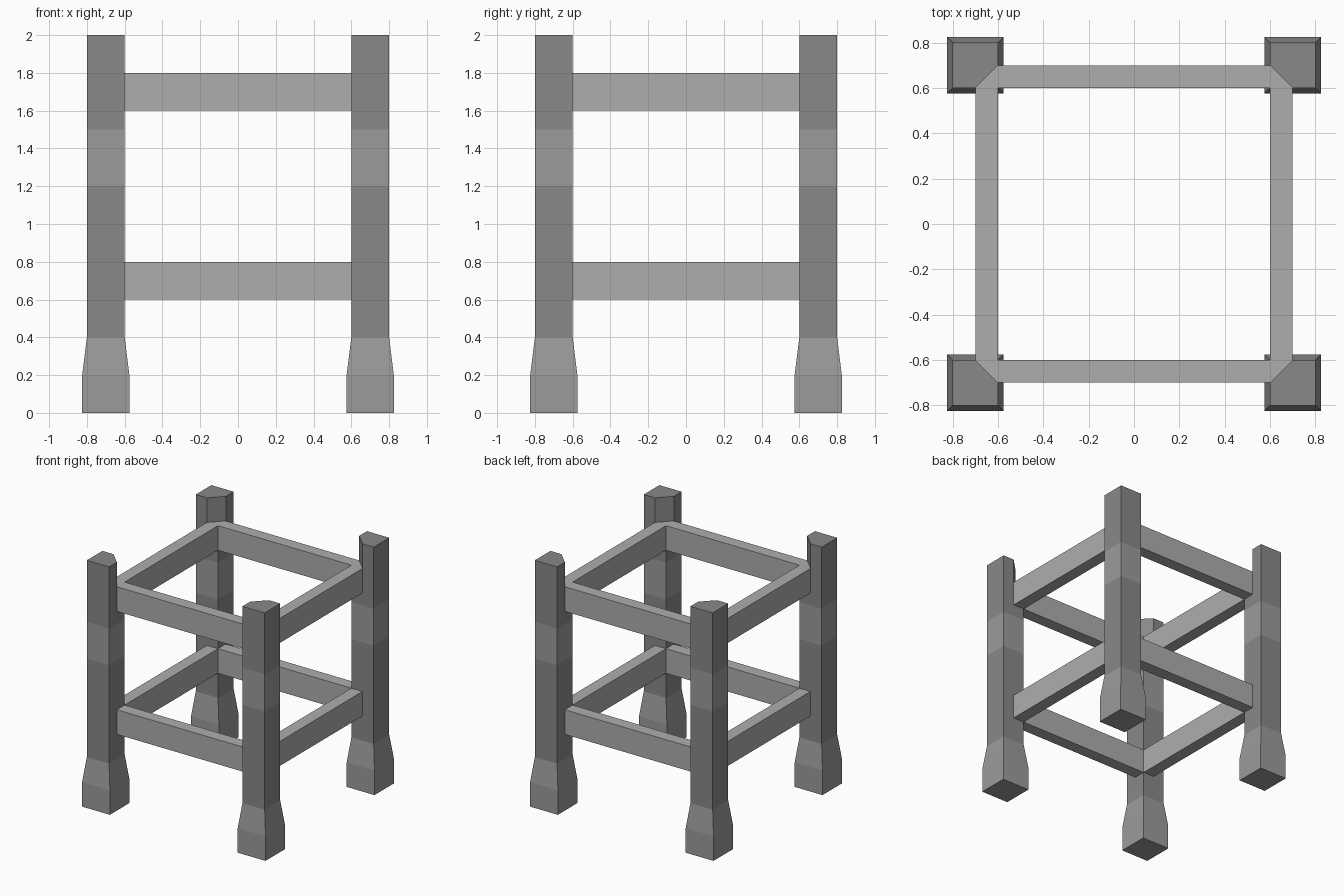
import bpy, bmesh
from mathutils import Matrix, Vector
from math import pi

if "Cube" in bpy.data.objects:
    bpy.data.objects.remove(bpy.data.objects["Cube"])


def grey(name, v):
    m = bpy.data.materials.new(name)
    m.diffuse_color = (v, v, v, 1)
    m.use_nodes = True
    m.node_tree.nodes["Principled BSDF"].inputs["Base Color"].default_value = m.diffuse_color
    return m


RAIL = grey("rail_grey", 0.42)
LIGHT = grey("light_grey", 0.33)
DARK = grey("dark_grey", 0.25)


def finish(name, bm, mats):
    bmesh.ops.recalc_face_normals(bm, faces=bm.faces[:])
    me = bpy.data.meshes.new(name)
    bm.to_mesh(me)
    bm.free()
    for m in mats:
        me.materials.append(m)
    ob = bpy.data.objects.new(name, me)
    bpy.context.collection.objects.link(ob)
    return ob


def square(h):
    return [(0.7 + sx * h, 0.7 + sy * h) for sx, sy in ((-1, -1), (1, -1), (1, 1), (-1, 1))]


def loft(name, levels, bands, mats):
    """Stack of cross-sections (outline, z), mirrored to all four corners."""
    bm = bmesh.new()
    rings = [[bm.verts.new((x, y, z)) for x, y in pts] for pts, z in levels]
    for a, b, idx in zip(rings, rings[1:], bands):
        n = len(a)
        for i in range(n):
            j = (i + 1) % n
            bm.faces.new((a[i], a[j], b[j], b[i])).material_index = idx
    bm.faces.new(rings[0][::-1]).material_index = bands[0]
    bm.faces.new(rings[-1]).material_index = bands[-1]
    ob = finish(name, bm, mats)
    mod = ob.modifiers.new("four_corners", 'MIRROR')
    mod.use_axis = (True, True, False)
    mod.use_mirror_merge = False
    return ob


def rail_ring(name, z, height):
    """Square frame of four rails with cut-off outer corners."""
    bm = bmesh.new()
    for k in range(4):
        rot = Matrix.Rotation(k * pi / 2, 3, 'Z')
        for pts in (((-.6, .6), (.6, .6), (.6, .7), (-.6, .7)),
                    ((.6, .6), (.7, .6), (.6, .7))):
            bm.faces.new([bm.verts.new(rot @ Vector((x, y, z))) for x, y in pts])
    bmesh.ops.remove_doubles(bm, verts=bm.verts[:], dist=1e-4)
    new = bmesh.ops.extrude_face_region(bm, geom=bm.faces[:], use_keep_orig=True)["geom"]
    top = [v for v in new if isinstance(v, bmesh.types.BMVert)]
    bmesh.ops.translate(bm, verts=top, vec=(0, 0, height))
    return finish(name, bm, [RAIL])


# Posts with a wider flared foot and banded shaft
loft("corner_posts",
     [(square(.125), 0), (square(.125), .2), (square(.1), .4),
      (square(.1), 1.2), (square(.1), 1.5), (square(.1), 1.6)],
     [0, 0, 1, 0, 1], [LIGHT, DARK])

# Post tops with the inner corner cut away
tip = [(.7, .6), (.8, .6), (.8, .8), (.6, .8), (.6, .7)]
loft("post_tops", [(tip, 1.6), (tip, 2.0)], [0], [DARK])

# Two rail frames
rail_ring("lower_rails", .6, .2)
rail_ring("upper_rails", 1.6, .2)
